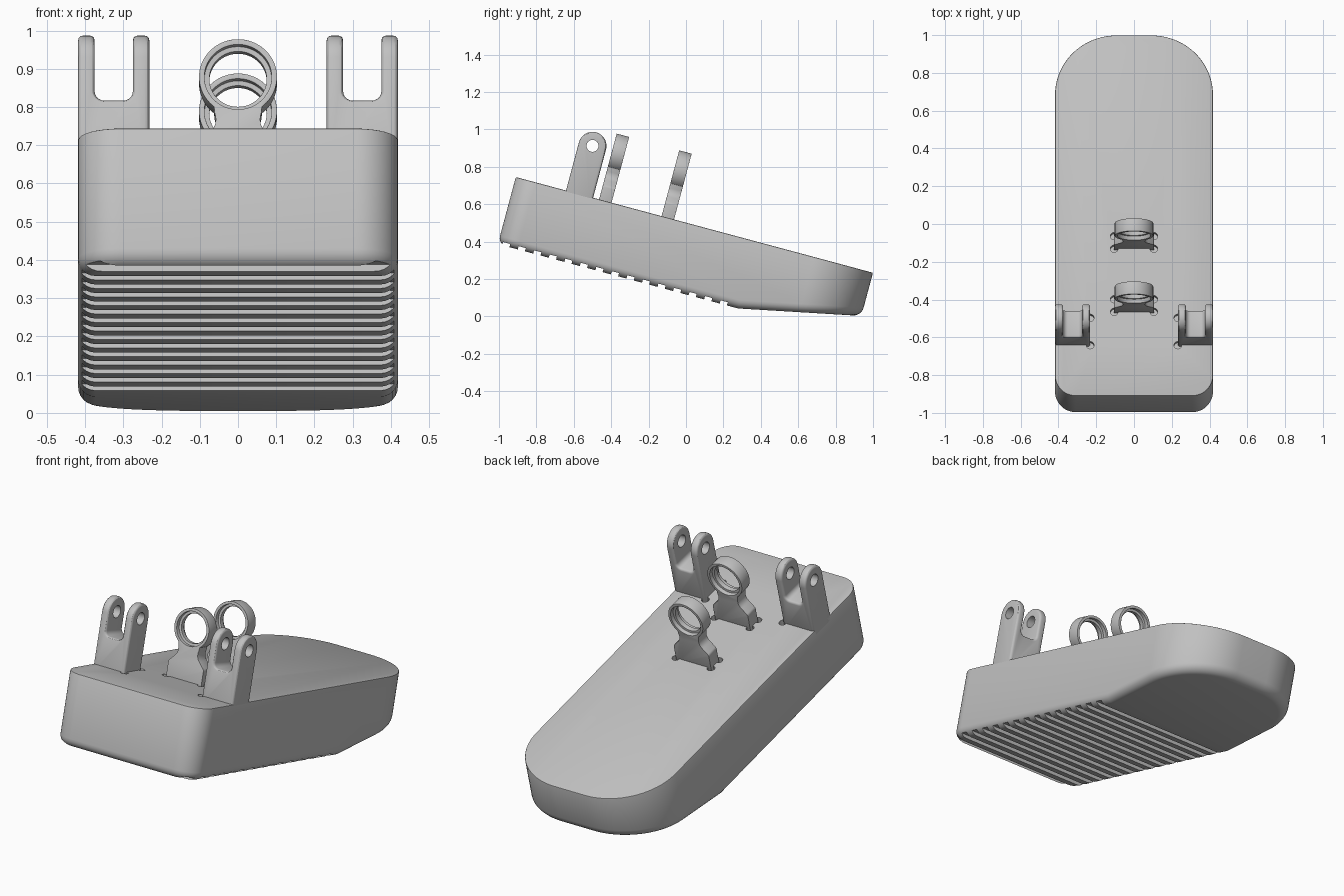
import bpy, bmesh, math
from mathutils import Matrix, Vector

if "Cube" in bpy.data.objects:
    bpy.data.objects.remove(bpy.data.objects["Cube"])

# The whole model is built level (top face at z = 0) and then tilted into place
TILT = Matrix.Translation((0, -0.91, 0.745)) @ Matrix.Rotation(math.radians(-15), 4, 'X')
W, LENGTH, DEPTH, END_DEPTH, BEND = 0.418, 1.977, 0.371, 0.239, 1.33

grey = bpy.data.materials.new("grey")
grey.diffuse_color = (0.53, 0.53, 0.53, 1)
grey.use_nodes = True
grey.node_tree.nodes["Principled BSDF"].inputs["Base Color"].default_value = grey.diffuse_color


def arc(cx, cy, r, a0, a1, n=12):
    return [(cx + r * math.cos(math.radians(a0 + (a1 - a0) * i / n)),
             cy + r * math.sin(math.radians(a0 + (a1 - a0) * i / n))) for i in range(n + 1)]


def prism(bm, pts, axis, lo, hi):
    """Extrude a 2D profile along one axis."""
    def place(p, d):
        return {'x': (d, p[0], p[1]), 'y': (p[0], d, p[1]), 'z': (p[0], p[1], d)}[axis]
    face = bm.faces.new([bm.verts.new(place(p, lo)) for p in pts])
    ext = bmesh.ops.extrude_face_region(bm, geom=[face])
    move = Vector(place((0, 0), hi - lo))
    bmesh.ops.translate(bm, vec=move, verts=[v for v in ext['geom'] if isinstance(v, bmesh.types.BMVert)])
    bmesh.ops.recalc_face_normals(bm, faces=bm.faces)


def make(name, bm):
    me = bpy.data.meshes.new(name)
    bmesh.ops.recalc_face_normals(bm, faces=bm.faces)
    bm.to_mesh(me)
    bm.free()
    me.materials.append(grey)
    ob = bpy.data.objects.new(name, me)
    bpy.context.collection.objects.link(ob)
    return ob


def activate(ob):
    bpy.ops.object.select_all(action='DESELECT')
    ob.select_set(True)
    bpy.context.view_layer.objects.active = ob


def cut(ob, profiles):
    """Subtract a list of (points, axis, lo, hi) prisms."""
    bm = bmesh.new()
    for p in profiles:
        prism(bm, *p)
    cutter = make("cutter", bm)
    cutter.hide_render = True
    activate(ob)
    m = ob.modifiers.new("cut", 'BOOLEAN')
    m.object, m.solver, m.operation = cutter, 'EXACT', 'DIFFERENCE'
    bpy.ops.object.modifier_apply(modifier=m.name)
    bpy.data.objects.remove(cutter)


def soften(ob, width):
    activate(ob)
    m = ob.modifiers.new("soften", 'BEVEL')
    m.width, m.segments, m.limit_method, m.angle_limit = width, 3, 'ANGLE', math.radians(40)
    bpy.ops.object.modifier_apply(modifier=m.name)


def finish(ob):
    ob.matrix_world = TILT
    activate(ob)
    bpy.ops.object.shade_smooth_by_angle(angle=math.radians(30))


def circle(cx, cy, r, n=40):
    return arc(cx, cy, r, 0, 360, n)[:-1]


def rect(x0, y0, x1, y1):
    return [(x0, y0), (x1, y0), (x1, y1), (x0, y1)]


# Body: rounded plan, sloped underside toward the back
RB, RF = 0.325, 0.11
plan = (arc(-W + RF, RF, RF, 180, 270) + arc(W - RF, RF, RF, 270, 360)
        + arc(W - RB, LENGTH - RB, RB, 0, 90, 20) + arc(-W + RB, LENGTH - RB, RB, 90, 180, 20))
bm = bmesh.new()
prism(bm, plan, 'z', -DEPTH, 0)
slope = Vector((0, DEPTH - END_DEPTH, -(LENGTH - BEND))).normalized()
res = bmesh.ops.bisect_plane(bm, geom=bm.verts[:] + bm.edges[:] + bm.faces[:],
                             plane_co=(0, BEND, -DEPTH), plane_no=slope, clear_outer=True)
bmesh.ops.holes_fill(bm, edges=[e for e in bm.edges if e.is_boundary])
bmesh.ops.recalc_face_normals(bm, faces=bm.faces)
bm.normal_update()


def rim(sign):
    return [e for e in bm.edges
            if len([f for f in e.link_faces if f.normal.z * sign > 0.5]) == 1]


bmesh.ops.bevel(bm, geom=rim(-1), offset=0.045, segments=6, profile=0.5, affect='EDGES')
bm.normal_update()
top = [e for e in bm.edges if all(abs(v.co.z) < 1e-5 for v in e.verts)]
bmesh.ops.bevel(bm, geom=top, offset=0.006, segments=2, profile=0.5, affect='EDGES')
body = make("body", bm)

# Grip grooves across the underside
PITCH = 0.086
cut(body, [(rect(0.024 + PITCH * i, -DEPTH - 0.05, 0.064 + PITCH * i, -DEPTH + 0.018), 'x', -0.6, 0.6)
           for i in range(15)])

# Small relief holes at the feet of the brackets
RING_U = [(0.461, 0.53), (0.807, 0.876)]
LUG_U0, LUG_U1 = 0.278, 0.428
spots = [(s * 0.105, u) for s in (-1, 1) for pair in RING_U for u in pair]
spots += [(s * 0.232, u) for s in (-1, 1) for u in (LUG_U0, LUG_U1)]
cut(body, [(circle(x, u, 0.02, 20), 'z', -0.03, 0.05) for x, u in spots])
finish(body)

# Forked lugs, flush with the sides of the body
HOLE_U, HOLE_N, LUG_R = 0.353, 0.267, 0.075
for side, s in (("left", -1), ("right", 1)):
    bm = bmesh.new()
    x0, x1 = sorted((s * 0.232, s * W))
    prism(bm, [(LUG_U0, -0.04)] + [(LUG_U1, -0.04)] + arc(HOLE_U, HOLE_N, LUG_R, 0, 180, 24), 'x', x0, x1)
    lug = make(side + "_forked_lug", bm)
    a, b = sorted((s * 0.275, s * 0.375))
    slot = arc(a + 0.025, 0.177, 0.025, 180, 270, 6) + arc(b - 0.025, 0.177, 0.025, 270, 360, 6)
    cut(lug, [(slot + [(b, 0.5), (a, 0.5)], 'y', 0.1, 0.6)])
    soften(lug, 0.012)
    cut(lug, [(circle(HOLE_U, HOLE_N, 0.032, 24), 'x', x0 - 0.1, x1 + 0.1)])
    finish(lug)

# Ring holders: flared foot, narrow neck, ring with an inner lip
RING_N, RING_R = 0.262, 0.102
for name, (u0, u1) in zip(("front", "back"), RING_U):
    foot = [(0.105, -0.03), (0.105, 0.07)] + arc(0.085, 0.07, 0.02, 0, 45, 4)[1:]
    foot += arc(0.108, 0.147, 0.05, 230, 160, 8)
    ring = arc(0, RING_N, RING_R, -52, 90, 30)
    half = foot + ring
    bm = bmesh.new()
    prism(bm, half + [(-x, n) for x, n in reversed(half[:-1])], 'y', u0, u1)
    holder = make(name + "_ring_holder", bm)
    cut(holder, [(circle(0, RING_N, 0.075, 48), 'y', u0 - 0.1, u1 + 0.1)])
    cut(holder, [(circle(0, RING_N, 0.088, 48), 'y', u0 - 0.1, u0 + 0.022),
                 (circle(0, RING_N, 0.088, 48), 'y', u1 - 0.022, u1 + 0.1)])
    soften(holder, 0.004)
    finish(holder)
